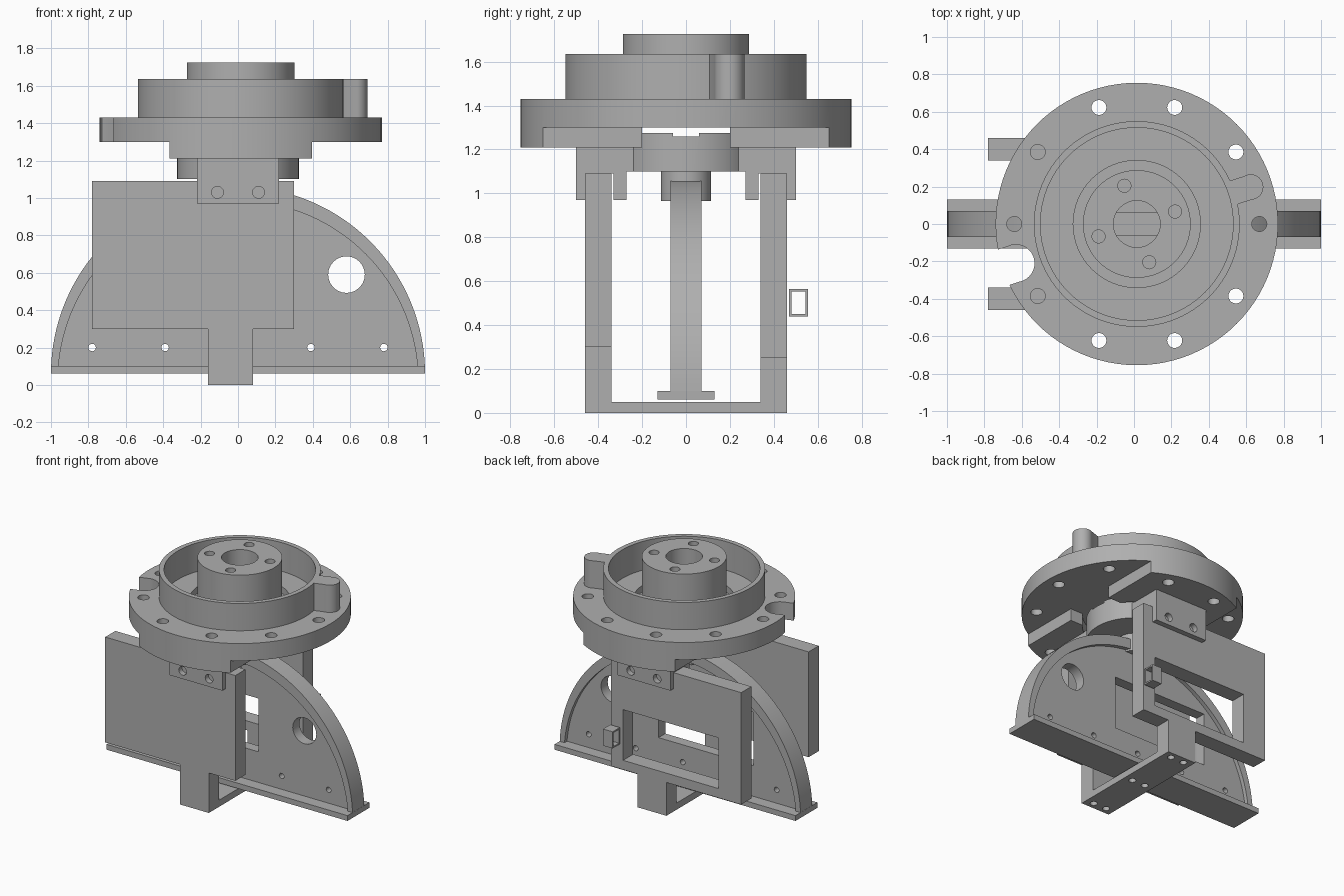
import bpy, bmesh, math
from mathutils import Matrix, Vector

if "Cube" in bpy.data.objects:
    bpy.data.objects.remove(bpy.data.objects["Cube"])

GREY = bpy.data.materials.new("plain grey")
GREY.use_nodes = True
COLOUR = (0.43, 0.43, 0.43, 1)
GREY.diffuse_color = COLOUR
GREY.node_tree.nodes["Principled BSDF"].inputs["Base Color"].default_value = COLOUR
CX = 0.015  # turntable axis


def finish(name, bm):
    mesh = bpy.data.meshes.new(name)
    bmesh.ops.recalc_face_normals(bm, faces=bm.faces)
    bm.to_mesh(mesh)
    bm.free()
    mesh.materials.append(GREY)
    obj = bpy.data.objects.new(name, mesh)
    bpy.context.collection.objects.link(obj)
    return obj


def box(name, x, y, z):
    bm = bmesh.new()
    bmesh.ops.create_cube(bm, size=1)
    for v in bm.verts:
        v.co = Vector([(r[0] + r[1]) / 2 + c * (r[1] - r[0]) for r, c in zip((x, y, z), v.co)])
    return finish(name, bm)


def cyl(name, r, centre, span, axis="Z", sides=32):
    """Cylinder along Z (centre is x, y) or along Y (centre is x, z)."""
    bm = bmesh.new()
    bmesh.ops.create_cone(bm, cap_ends=True, segments=sides, radius1=r, radius2=r,
                          depth=span[1] - span[0])
    mid = sum(span) / 2
    if axis == "Z":
        m = Matrix.Translation((centre[0], centre[1], mid))
    else:
        m = Matrix.Translation((centre[0], mid, centre[1])) @ Matrix.Rotation(math.pi / 2, 4, "X")
    bm.transform(m)
    return finish(name, bm)


def half_disc(name, r, zc, floor, y, n=72):
    """Arched plate cut off flat at the floor height."""
    a0 = math.asin((floor - zc) / r)
    bm = bmesh.new()
    ring = []
    for i in range(n + 1):
        a = a0 + (math.pi - 2 * a0) * i / n
        ring.append(bm.verts.new((r * math.cos(a), y[0], zc + r * math.sin(a))))
    face = bm.faces.new(ring)
    new = bmesh.ops.extrude_face_region(bm, geom=[face])["geom"]
    bmesh.ops.translate(bm, vec=(0, y[1] - y[0], 0),
                        verts=[g for g in new if isinstance(g, bmesh.types.BMVert)])
    return finish(name, bm)


def combine(obj, others, op="DIFFERENCE"):
    """Apply a boolean with each helper, then delete the helpers."""
    for other in others:
        mod = obj.modifiers.new("bool", "BOOLEAN")
        mod.operation, mod.object, mod.solver = op, other, "EXACT"
        dg = bpy.context.evaluated_depsgraph_get()
        mesh = bpy.data.meshes.new_from_object(obj.evaluated_get(dg))
        obj.modifiers.clear()
        obj.data = mesh
        bpy.data.objects.remove(other)
    return obj


def polar(r, deg):
    a = math.radians(deg)
    return CX + r * math.cos(a), r * math.sin(a)


def radial_box(name, r, half, z, deg):
    obj = box(name, r, (-half, half), z)
    obj.data.transform(Matrix.Translation((CX, 0, 0)) @ Matrix.Rotation(math.radians(deg), 4, "Z"))
    return obj


# Arched track: rim, recessed web, openings and foot flange
arch = half_disc("arched_track", 1.0, 0.06, 0.09, (-0.07, 0.07))
for s in (-1, 1):
    combine(arch, [half_disc("cut", 0.963, 0.02, 0.1, sorted((s * 0.04, s * 0.1)))])
holes = [cyl("cut", 0.02, (0.39 * i, 0.2), (-0.2, 0.2), "Y", 16) for i in range(-2, 3)]
holes.append(cyl("cut", 0.098, (0.58, 0.59), (-0.2, 0.2), "Y", 24))
holes.append(box("cut", (-0.59, 0.2), (-0.2, 0.2), (0.33, 0.73)))
combine(arch, holes)
box("foot_flange", (-1, 1), (-0.13, 0.13), (0.06, 0.1))

# Cradle: two side plates on tabs joined by a bottom bar
box("front_plate", (-0.78, 0.3), (-0.46, -0.34), (0.3, 1.09))
back = box("back_plate", (-0.78, 0.3), (0.34, 0.46), (0.25, 1.09))
combine(back, [box("cut", (-0.59, 0.2), (0.3, 0.5), (0.32, 0.7))])
box("front_tab", (-0.16, 0.08), (-0.46, -0.34), (0.05, 0.3))
box("back_tab", (-0.16, 0.08), (0.34, 0.46), (0.05, 0.25))
bar = box("bottom_bar", (-0.16, 0.08), (-0.46, 0.46), (0, 0.05))
combine(bar, [cyl("cut", 0.025, (x, y), (-0.1, 0.1), sides=16)
              for x in (-0.095, 0.015) for y in (-0.41, 0, 0.41)])

# Small cable loop beside the back plate
loop = box("cable_loop", (0.22, 0.3), (0.47, 0.555), (0.44, 0.565))
combine(loop, [box("cut", (0.1, 0.4), (0.48, 0.545), (0.451, 0.554))])

# Clamps that straddle the tops of the plates
for name, s in (("front_clamp", -1), ("back_clamp", 1)):
    def side(a, b):
        return sorted((s * a, s * b))
    clamp = box(name, (-0.22, 0.22), side(0.24, 0.5), (0.97, 1.215))
    combine(clamp, [box("cut", (-1, 1), side(0.33, 0.46), (0.9, 1.09)),
                    box("cut", (-1, 1), side(0.1, 0.27), (0.9, 1.1))])
    combine(clamp, [cyl("cut", 0.032, (x, 1.03), side(0.2, 0.6), "Y", 20) for x in (-0.11, 0.11)])

# Turntable: plate with a lower strip, raised cup wall and lobe
table = cyl("turntable", 0.755, (CX, 0), (1.21, 1.43), sides=96)
combine(table, [box("cut", (-1, CX - 0.38), (-1, 1), (1.1, 1.3)),
                box("cut", (CX + 0.38, 1), (-1, 1), (1.1, 1.3)),
                box("cut", (-1, 1), (-0.2, 0.2), (1.1, 1.3)),
                cyl("cut", 0.34, (CX, 0), (1.1, 1.3), sides=64)])
lobe = cyl("add", 0.068, polar(0.64, 18), (1.4, 1.635))
combine(table, [cyl("add", 0.55, (CX, 0), (1.4, 1.635), sides=96), lobe,
                radial_box("add", (0.4, 0.64), 0.066, (1.4, 1.635), 18)], "UNION")
combine(table, [cyl("cut", 0.515, (CX, 0), (1.42, 1.8), sides=96),
                cyl("cut", 0.34, (CX, 0), (1.37, 1.8), sides=64)])
combine(table, [cyl("cut", 0.04, polar(0.655, 36 * i), (1, 1.6), sides=20) for i in range(10)])
combine(table, [cyl("cut", 0.1, polar(0.68, 198), (1, 1.6)),
                radial_box("cut", (0.68, 1), 0.099, (1, 1.6), 198),
                cyl("cut", 0.125, (CX, 0), (1, 1.6))])

# Central hub with bore and bolt holes
hub = cyl("hub", 0.288, (CX, 0), (1.36, 1.725), sides=64)
combine(hub, [cyl("cut", 0.125, (CX, 0), (1.3, 1.8))])
combine(hub, [cyl("cut", 0.035, polar(0.215, 18 + 90 * i), (1.4, 1.8), sides=20) for i in range(4)])

# Drive disc and shaft under the turntable
drive = cyl("drive_disc", 0.325, (0, 0), (1.1, 1.275), sides=64)
combine(drive, [box("cut", (-1, 1), (-0.06, 0.06), (1.26, 1.3))])
cyl("drive_shaft", 0.115, (0, 0), (0.965, 1.11))

# Smooth the round walls, keep edges sharp
bpy.ops.object.select_all(action="DESELECT")
for obj in bpy.context.scene.objects:
    if obj.type == "MESH":
        obj.select_set(True)
        bpy.context.view_layer.objects.active = obj
bpy.ops.object.shade_smooth_by_angle(angle=math.radians(30))
